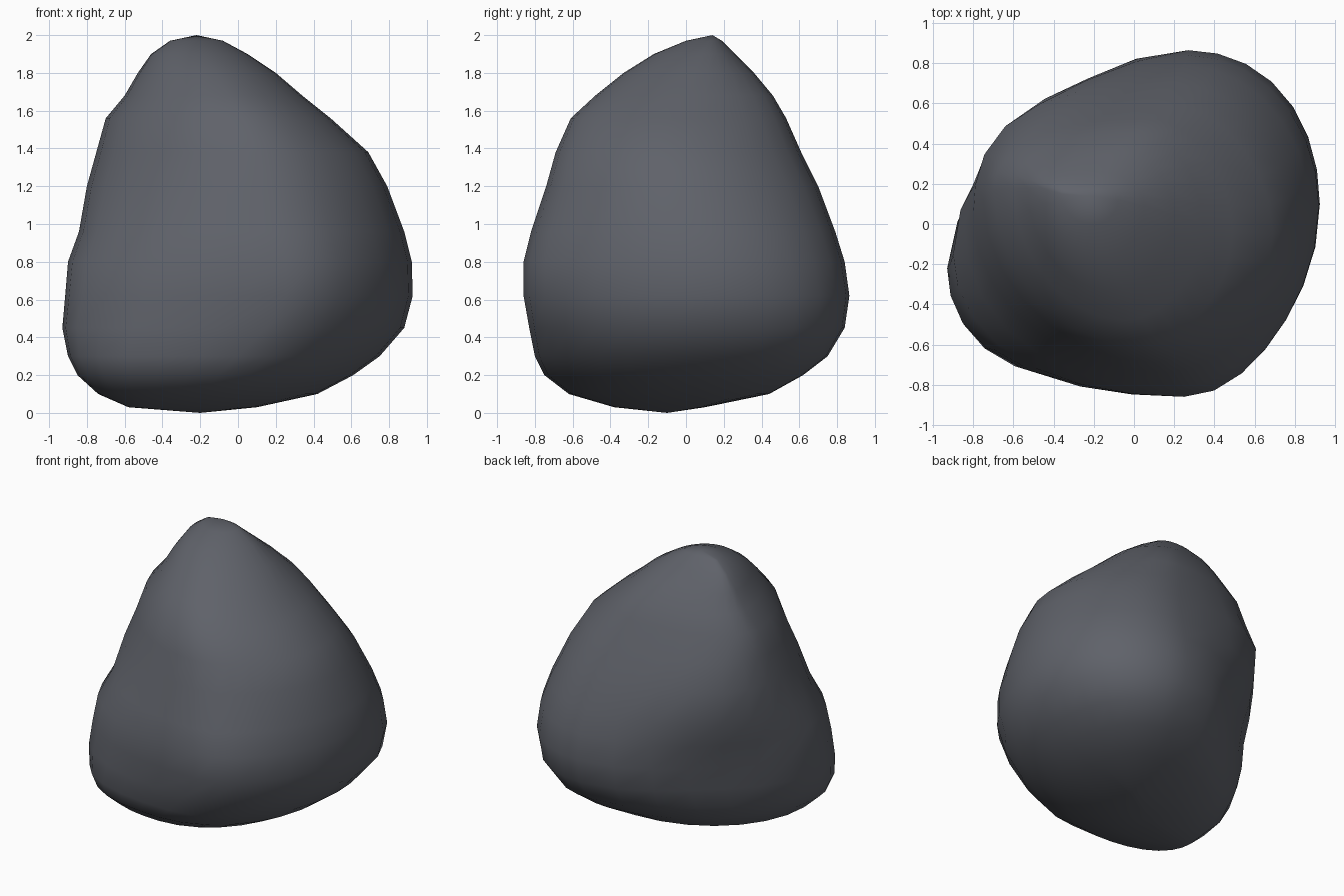
import bpy, bmesh, math

if "Cube" in bpy.data.objects:
    bpy.data.objects.remove(bpy.data.objects["Cube"])

SIDES = 28

# Each level: height, x range, y range, then y of the left extreme
# and x of the front and back extremes
LEVELS = [
    (.03, -.58, .10, -.38, .10, -.2, -.25, -.1),
    (.10, -.74, .42, -.62, .44, -.3, -.2, .1),
    (.20, -.85, .61, -.75, .62, -.3, -.1, .2),
    (.30, -.9, .75, -.8, .75, -.27, 0, .25),
    (.45, -.93, .88, -.83, .84, -.22, .15, .27),
    (.62, -.915, .925, -.86, .865, -.2, .25, .27),
    (.8, -.9, .92, -.86, .84, -.15, .25, .27),
    (.96, -.842, .88, -.82, .79, -.03, .2, .25),
    (1.2, -.8, .79, -.74, .7, .05, .15, .2),
    (1.38, -.75, .69, -.69, .61, .12, .1, .12),
    (1.56, -.7, .49, -.61, .53, .17, .02, .05),
    (1.68, -.6, .34, -.48, .46, .18, -.05, 0),
    (1.8, -.53, .2, -.33, .36, .18, -.12, -.1),
    (1.9, -.46, .05, -.17, .26, .18, -.18, -.18),
    (1.97, -.36, -.08, .0, .19, .15, -.21, -.21),
]

# y of the right extreme as (height, y)
RIGHT_EXTREME = [(0, .05), (.6, .1), (.8, .09), (1.3, -.05), (1.6, -.04), (1.97, .12)]

# Swelling of each corner as (height, amount), keyed by (right side, back side)
SWELL = {
    (True, True): [(0, .08), (.3, .05), (.8, 0), (1.4, -.02), (1.9, 0)],
    (False, True): [(.1, 0), (.4, -.1), (.65, -.08), (.96, .02), (1.2, .08), (1.5, .03), (1.9, 0)],
    (False, False): [(0, .03), (.3, .06), (.6, .04), (1.2, 0), (1.5, -.03), (1.9, 0)],
    (True, False): [(.2, 0), (.6, -.04), (1.4, -.04), (1.9, 0)],
}


def blend(keys, z):
    """Value at a height, blended between its keys."""
    if z <= keys[0][0]:
        return keys[0][1]
    for (za, a), (zb, b) in zip(keys, keys[1:]):
        if z <= zb:
            return a + (b - a) * (z - za) / (zb - za)
    return keys[-1][1]


def section(bm, level):
    """Ring of four joined quarter ellipses with swollen or flattened corners."""
    z, x0, x1, y0, y1, y_left, x_front, x_back = level
    y_right = blend(RIGHT_EXTREME, z)
    ring = []
    for i in range(SIDES):
        c = math.cos(math.tau * i / SIDES)
        s = math.sin(math.tau * i / SIDES)
        right, back = c >= 0, s >= 0
        k = 1 + blend(SWELL[right, back], z) * (2 * c * s) ** 2
        xm = x_back if back else x_front
        ym = y_right if right else y_left
        x = xm + k * abs(c) * ((x1 if right else x0) - xm)
        y = ym + k * abs(s) * ((y1 if back else y0) - ym)
        ring.append(bm.verts.new((x, y, z)))
    return ring


# Boulder body lofted through the sections
bm = bmesh.new()
rings = [section(bm, level) for level in LEVELS]
base = bm.verts.new((-.2, -.1, 0))
peak = bm.verts.new((-.22, .14, 2))
for i in range(SIDES):
    j = (i + 1) % SIDES
    for low, high in zip(rings, rings[1:]):
        bm.faces.new((low[i], low[j], high[j], high[i]))
    bm.faces.new((base, rings[0][j], rings[0][i]))
    bm.faces.new((peak, rings[-1][i], rings[-1][j]))
bmesh.ops.recalc_face_normals(bm, faces=bm.faces)

mesh = bpy.data.meshes.new("boulder")
bm.to_mesh(mesh)
bm.free()
boulder = bpy.data.objects.new("boulder", mesh)
bpy.context.collection.objects.link(boulder)

# Dark slate colour
slate = bpy.data.materials.new("dark slate")
slate.use_nodes = True
colour = (.115, .122, .143, 1)
slate.diffuse_color = colour
slate.node_tree.nodes["Principled BSDF"].inputs["Base Color"].default_value = colour
mesh.materials.append(slate)

bpy.context.view_layer.objects.active = boulder
boulder.select_set(True)
bpy.ops.object.shade_smooth_by_angle(angle=math.radians(50))
